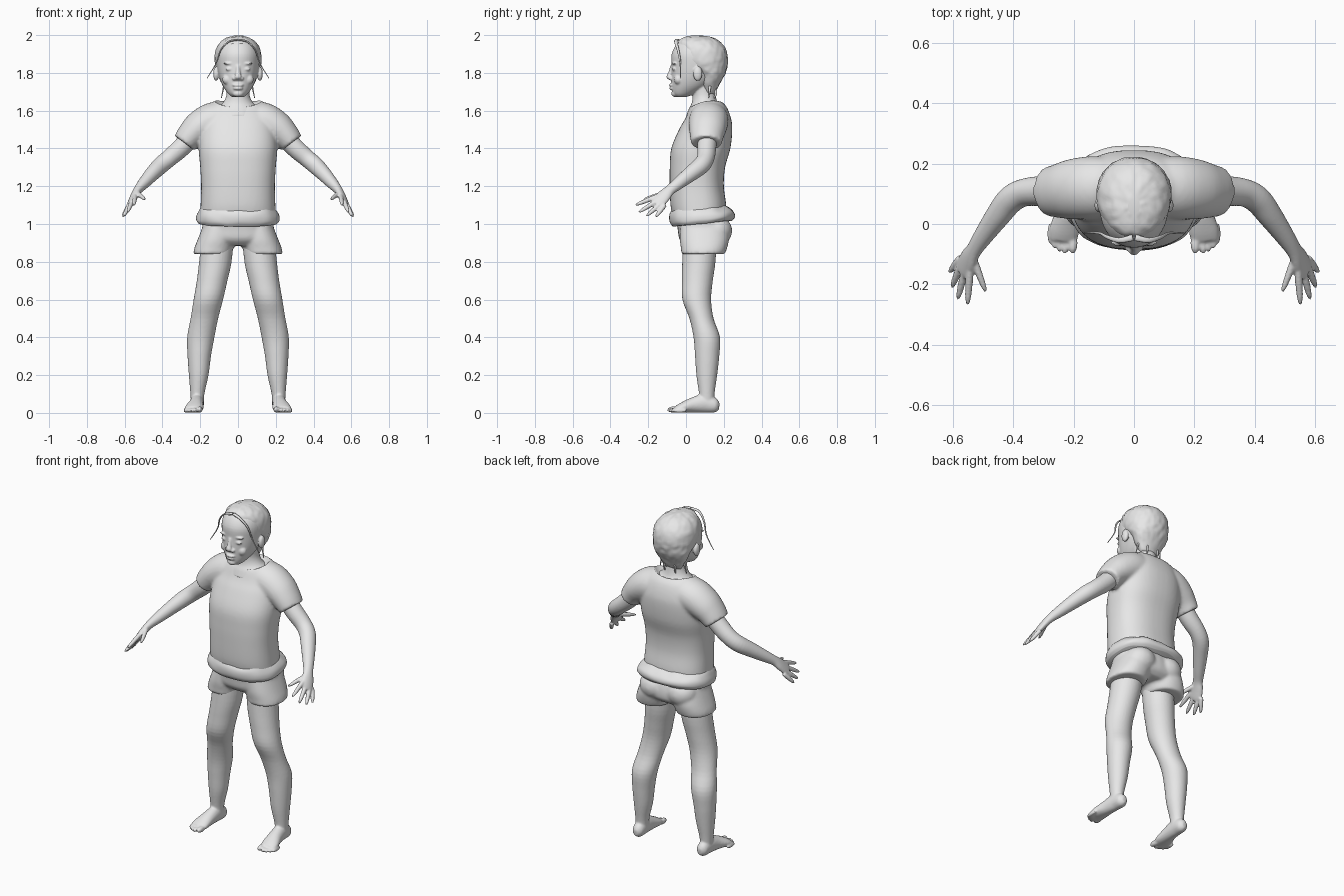
import bpy, bmesh, math
from mathutils import Vector, Matrix, noise

grey = bpy.data.materials.new("plain grey")
grey.diffuse_color = (0.8, 0.8, 0.8, 1)


def spline(rows, sub=4):
    """Smoothly interpolate the cross-section rows."""
    pts = [rows[0]] + list(rows) + [rows[-1]]
    out = []
    for i in range(1, len(pts) - 2):
        for k in range(sub):
            t = k / sub
            out.append([0.5 * (2 * b + (c - a) * t + (2 * a - 5 * b + 4 * c - d) * t * t
                               + (3 * b - a - 3 * c + d) * t ** 3)
                        for a, b, c, d in zip(*pts[i - 1:i + 3])])
    return out + [list(rows[-1])]


def loft(bm, rows, ref=None, s=1, p=2.0, n=32):
    """Skin rows of (x, y, z, ra, rb); level rings, or rings across the path when ref is given."""
    rows = spline(rows)
    cs = [Vector(r[:3]) for r in rows]
    rings = []
    for i, r in enumerate(rows):
        a, b = Vector((1, 0, 0)), Vector((0, 1, 0))
        if ref:
            t = (cs[min(i + 1, len(cs) - 1)] - cs[max(i - 1, 0)]).normalized()
            a = Vector(ref)
            a = (a - t * a.dot(t)).normalized()
            b = t.cross(a)
        ring = []
        for k in range(n):
            u = 2 * math.pi * k / n
            c, d = math.cos(u), math.sin(u)
            c = math.copysign(abs(c) ** (2 / p), c)
            d = math.copysign(abs(d) ** (2 / p), d)
            v = cs[i] + a * c * r[3] + b * d * r[4]
            ring.append(bm.verts.new((v.x * s, v.y, v.z)))
        rings.append(ring)
    for r0, r1 in zip(rings, rings[1:]):
        for k in range(n):
            bm.faces.new((r0[k], r0[(k + 1) % n], r1[(k + 1) % n], r1[k]))
    bm.faces.new(rings[0])
    bm.faces.new(rings[-1])


def body(rows):
    """Turn (z, front y, back y, half width) into centred loft rows."""
    return [(0, (f + b) / 2, z, w, (b - f) / 2) for z, f, b, w in rows]


def blob(bm, c, r, s=1):
    m = Matrix.Translation((c[0] * s, c[1], c[2])) @ Matrix.Diagonal((*r, 1))
    bmesh.ops.create_icosphere(bm, subdivisions=3, radius=1, matrix=m)


def finish(name, bm, voxel=0, smooth=0, mirror=False):
    bmesh.ops.recalc_face_normals(bm, faces=bm.faces)
    for f in bm.faces:
        f.smooth = True
    me = bpy.data.meshes.new(name)
    bm.to_mesh(me)
    bm.free()
    me.materials.append(grey)
    ob = bpy.data.objects.new(name, me)
    bpy.context.collection.objects.link(ob)
    if voxel:
        m = ob.modifiers.new("blend", 'REMESH')
        m.mode, m.voxel_size, m.use_smooth_shade = 'VOXEL', voxel, True
    if smooth:
        m = ob.modifiers.new("soften", 'SMOOTH')
        m.factor, m.iterations = 0.5, smooth
    if mirror:
        ob.modifiers.new("mirror", 'MIRROR')
    return ob


# Shirt: torso and two short sleeves
bm = bmesh.new()
loft(bm, body([(1.04, -.07, .21, .2), (1.1, -.082, .213, .198), (1.2, -.086, .2, .195),
               (1.3, -.086, .207, .2), (1.4, -.078, .235, .208), (1.5, -.037, .245, .2),
               (1.56, -.003, .238, .185), (1.62, .025, .215, .155), (1.655, .06, .18, .12)]), p=2.4, n=48)
for s in (1, -1):
    loft(bm, [(.06, .12, 1.56, .1, .095), (.14, .12, 1.545, .105, .096), (.205, .115, 1.51, .1, .088),
              (.25, .11, 1.47, .09, .075), (.284, .108, 1.428, .081, .065)], ref=(0, 1, 0), s=s)
shirt = finish("shirt", bm, .009, 5)

# Scooped neck opening
bm = bmesh.new()
blob(bm, (0, .09, 1.70), (.145, .125, .1))
cutter = finish("neck_cutter", bm)
cutter.hide_render = True
cutter.hide_viewport = True
cut = shirt.modifiers.new("neck opening", 'BOOLEAN')
cut.operation, cut.object = 'DIFFERENCE', cutter

# Loose gathered hem, lower in front
bm = bmesh.new()
loft(bm, body([(1.09, -.075, .205, .193), (1.07, -.084, .235, .207), (1.045, -.086, .257, .22),
               (1.02, -.082, .26, .221), (1.002, -.07, .245, .208)]), p=2.4, n=64)
for v in bm.verts:
    wob = noise.noise(v.co * 14)
    v.co.z += .1 * (v.co.y - .08) + .006 * wob
    v.co.xy += Vector((v.co.x, v.co.y - .08)).normalized() * .006 * wob
finish("shirt_hem", bm)

# Shorts: hips, seat and flared legs
bm = bmesh.new()
loft(bm, body([(1.05, -.06, .2, .185), (.98, -.045, .225, .19), (.92, -.035, .225, .2),
               (.885, 0, .19, .15)]), p=2.3)
for s in (1, -1):
    loft(bm, [(.1, .095, .99, .085, .125), (.115, .097, .92, .098, .13), (.128, .095, .87, .104, .122),
              (.135, .09, .84, .101, .115)], s=s, p=2.2)
    blob(bm, (.092, .16, .965), (.09, .085, .08), s)
finish("shorts", bm, .009, 4)

# Legs with feet and toes
bm = bmesh.new()
loft(bm, [(.105, .075, .95, .085, .09), (.12, .068, .8, .086, .088), (.137, .06, .7, .081, .082),
          (.157, .057, .6, .078, .076), (.178, .082, .5, .073, .064), (.197, .11, .4, .072, .07),
          (.205, .112, .3, .062, .064), (.208, .11, .2, .052, .055), (.215, .11, .1, .037, .041),
          (.215, .11, .04, .034, .04)])
loft(bm, [(.215, .176, .035, .012, .018), (.215, .155, .038, .032, .037), (.217, .1, .05, .036, .049),
          (.222, .04, .042, .04, .041), (.231, -.02, .028, .049, .027), (.236, -.055, .018, .045, .016)],
     ref=(1, 0, 0))
for x, y, r in ((.203, -.078, .016), (.229, -.08, .012), (.247, -.074, .011), (.264, -.062, .011), (.278, -.047, .01)):
    blob(bm, (x, y + .015, r + .002), (r, .036, r + .001))
finish("legs", bm, .006, 2, True)

# Arms with hands and fingers
bm = bmesh.new()
across = (.4, .55, -.5)
loft(bm, [(.22, .115, 1.49, .05, .05), (.3, .11, 1.405, .05, .05), (.365, .104, 1.348, .046, .046),
          (.41, .08, 1.31, .046, .045), (.45, .03, 1.27, .042, .04), (.5, -.04, 1.215, .033, .031),
          (.53, -.085, 1.18, .029, .023), (.548, -.115, 1.15, .037, .02), (.564, -.148, 1.117, .04, .016),
          (.57, -.162, 1.105, .03, .012)], ref=across)
for base, tip in (((.545, -.165, 1.142), (.552, -.268, 1.1)), ((.562, -.16, 1.118), (.585, -.25, 1.062)),
                  ((.577, -.142, 1.1), (.604, -.21, 1.042)), ((.582, -.12, 1.09), (.612, -.16, 1.038)),
                  ((.535, -.11, 1.165), (.492, -.225, 1.13))):
    b, t = Vector(base), Vector(tip)
    loft(bm, [(*b.lerp(t, f), r, r) for f, r in ((-.2, .012), (.3, .0125), (.8, .0095), (1, .004))],
         ref=across, n=12)
finish("arms", bm, .005, 2, True)

# Head: skull, neck and facial features
bm = bmesh.new()
loft(bm, body([(1.672, -.05, .0, .03), (1.69, -.07, .05, .052), (1.73, -.076, .12, .08),
               (1.78, -.078, .17, .1), (1.84, -.077, .2, .112), (1.9, -.076, .2, .113),
               (1.95, -.05, .18, .095), (1.982, -.01, .14, .055)]), p=2.1, n=48)
loft(bm, body([(1.57, .0, .2, .14), (1.61, .015, .19, .12), (1.64, .03, .168, .082),
               (1.68, .035, .157, .062), (1.74, .03, .15, .06)]))
loft(bm, [(0, -.074, 1.84, .01, .008), (0, -.082, 1.805, .012, .011), (0, -.09, 1.778, .018, .014),
          (0, -.08, 1.763, .014, .01)])
blob(bm, (0, -.076, 1.735), (.03, .014, .0085))
blob(bm, (0, -.074, 1.718), (.026, .014, .009))
blob(bm, (0, -.058, 1.69), (.028, .02, .018))
for s in (1, -1):
    blob(bm, (.019, -.08, 1.77), (.012, .011, .01), s)
    blob(bm, (.044, -.062, 1.82), (.022, .012, .01), s)
    blob(bm, (.045, -.062, 1.85), (.032, .012, .007), s)
    blob(bm, (.055, -.04, 1.765), (.028, .024, .028), s)
    blob(bm, (.116, .062, 1.795), (.015, .024, .038), s)
finish("head", bm, .005, 2)

# Short cropped hair with a rough surface
bm = bmesh.new()
loft(bm, body([(1.69, .1, .152, .055), (1.74, .075, .178, .085), (1.79, .06, .205, .108),
               (1.83, .0, .217, .119), (1.87, -.03, .222, .124), (1.92, -.04, .213, .119),
               (1.96, -.042, .185, .096), (1.985, -.02, .145, .062), (1.997, .03, .09, .02)]), p=2.1, n=72)
for v in bm.verts:
    away = (v.co - Vector((0, .08, 1.85))).normalized()
    v.co += away * .004 * noise.noise(v.co * 45)
    v.co.z = min(v.co.z, 2)
finish("hair", bm)

# Loose locks framing the face and at the nape
bm = bmesh.new()
for path in (((.004, -.045, 1.975), (.05, -.054, 1.965), (.092, -.042, 1.92), (.116, -.03, 1.85), (.164, -.03, 1.772)),
             ((.07, .13, 1.76), (.078, .125, 1.715), (.088, .12, 1.668)),
             ((.035, .15, 1.73), (.036, .158, 1.69), (.034, .145, 1.66))):
    k = len(path) - 1
    loft(bm, [(*q, .011 - .009 * i / k, .006 - .004 * i / k) for i, q in enumerate(path)], ref=(0, 1, 0.01), n=10)
finish("hair_locks", bm, mirror=True)
